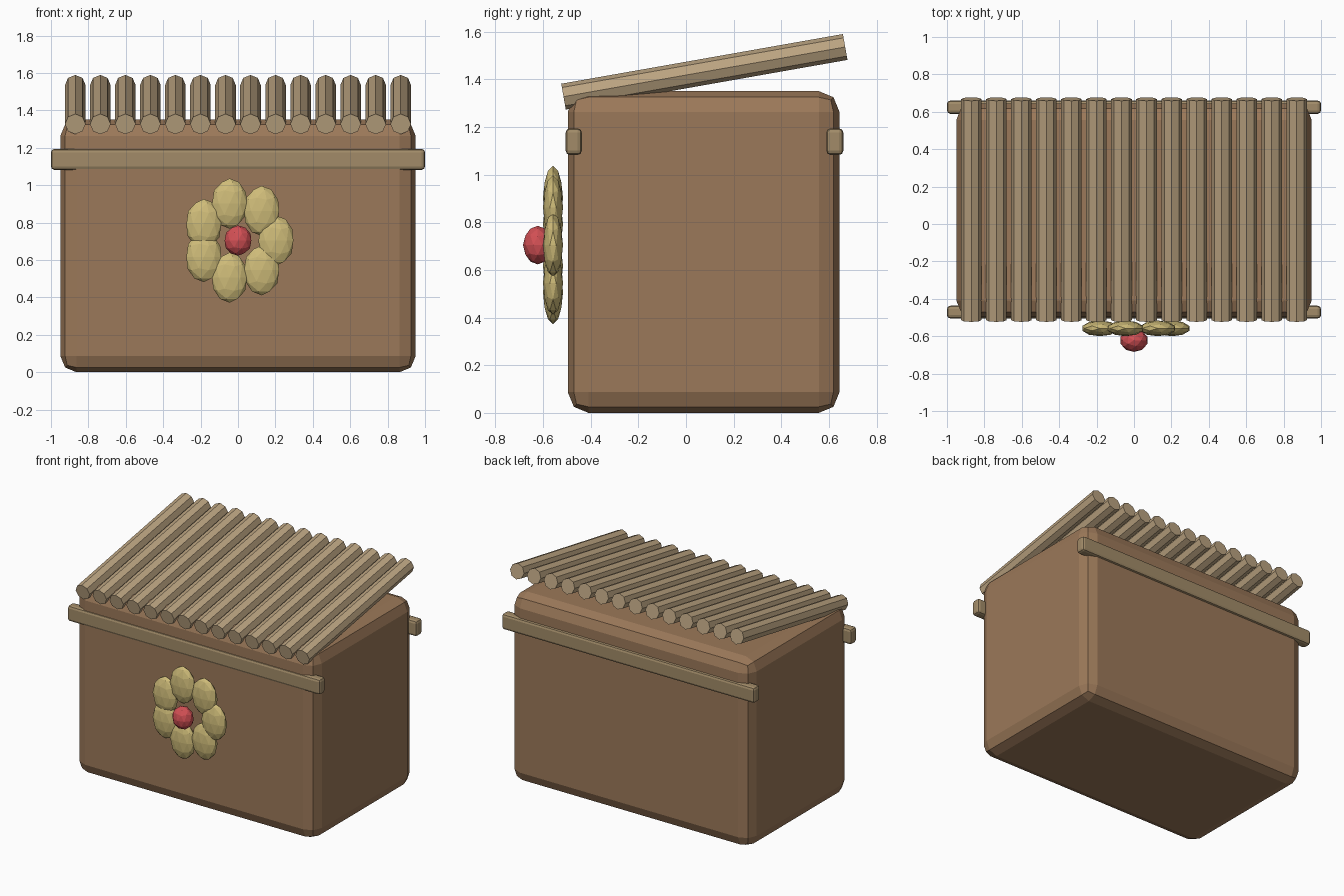
import bpy
from math import radians, cos, sin, tau

if "Cube" in bpy.data.objects:
    bpy.data.objects.remove(bpy.data.objects["Cube"])


def material(name, rgb):
    m = bpy.data.materials.new(name)
    m.diffuse_color = (*rgb, 1)
    m.use_nodes = True
    m.node_tree.nodes["Principled BSDF"].inputs["Base Color"].default_value = m.diffuse_color
    return m


brown = material("brown", (0.33, 0.19, 0.10))
strap_tan = material("strap_tan", (0.36, 0.26, 0.14))
wood = material("wood", (0.50, 0.37, 0.22))
yellow = material("yellow", (0.62, 0.50, 0.19))
red = material("red", (0.65, 0.08, 0.09))


def finish(name, mat):
    o = bpy.context.object
    o.name = name
    o.data.materials.append(mat)
    return o


def box(name, lo, hi, bevel, segments, mat):
    bpy.ops.mesh.primitive_cube_add(
        size=1, location=[(a + b) / 2 for a, b in zip(lo, hi)])
    o = finish(name, mat)
    o.scale = [b - a for a, b in zip(lo, hi)]
    bpy.ops.object.transform_apply(location=False, rotation=False, scale=True)
    mod = o.modifiers.new("bevel", "BEVEL")
    mod.width = bevel
    mod.segments = segments


def blob(name, loc, scale, mat):
    bpy.ops.mesh.primitive_ico_sphere_add(subdivisions=2, radius=1, location=loc)
    finish(name, mat).scale = scale


# Rounded basket body
box("body", (-0.95, -0.496, 0), (0.95, 0.644, 1.35), 0.087, 2, brown)

# Front and back rails
box("front_rail", (-1, -0.505, 1.082), (1, -0.437, 1.194), 0.018, 2, strap_tan)
box("back_rail", (-1, 0.589, 1.082), (1, 0.66, 1.194), 0.018, 2, strap_tan)

# Tilted lid of eight-sided poles
for i in range(14):
    bpy.ops.mesh.primitive_cylinder_add(
        vertices=8, radius=0.055, depth=1.2,
        location=(-0.87 + i * 1.74 / 13, 0.077, 1.431),
        rotation=(radians(-80), 0, 0))
    finish(f"lid_pole_{i + 1}", wood)

# Flower: seven upright petals around a centre
for i in range(7):
    a = tau * i / 7
    blob(f"petal_{i + 1}", (0.203 * cos(a), -0.558, 0.704 + 0.203 * sin(a)),
         (0.098, 0.042, 0.134), yellow)
blob("flower_centre", (0, -0.622, 0.704), (0.075, 0.062, 0.081), red)
